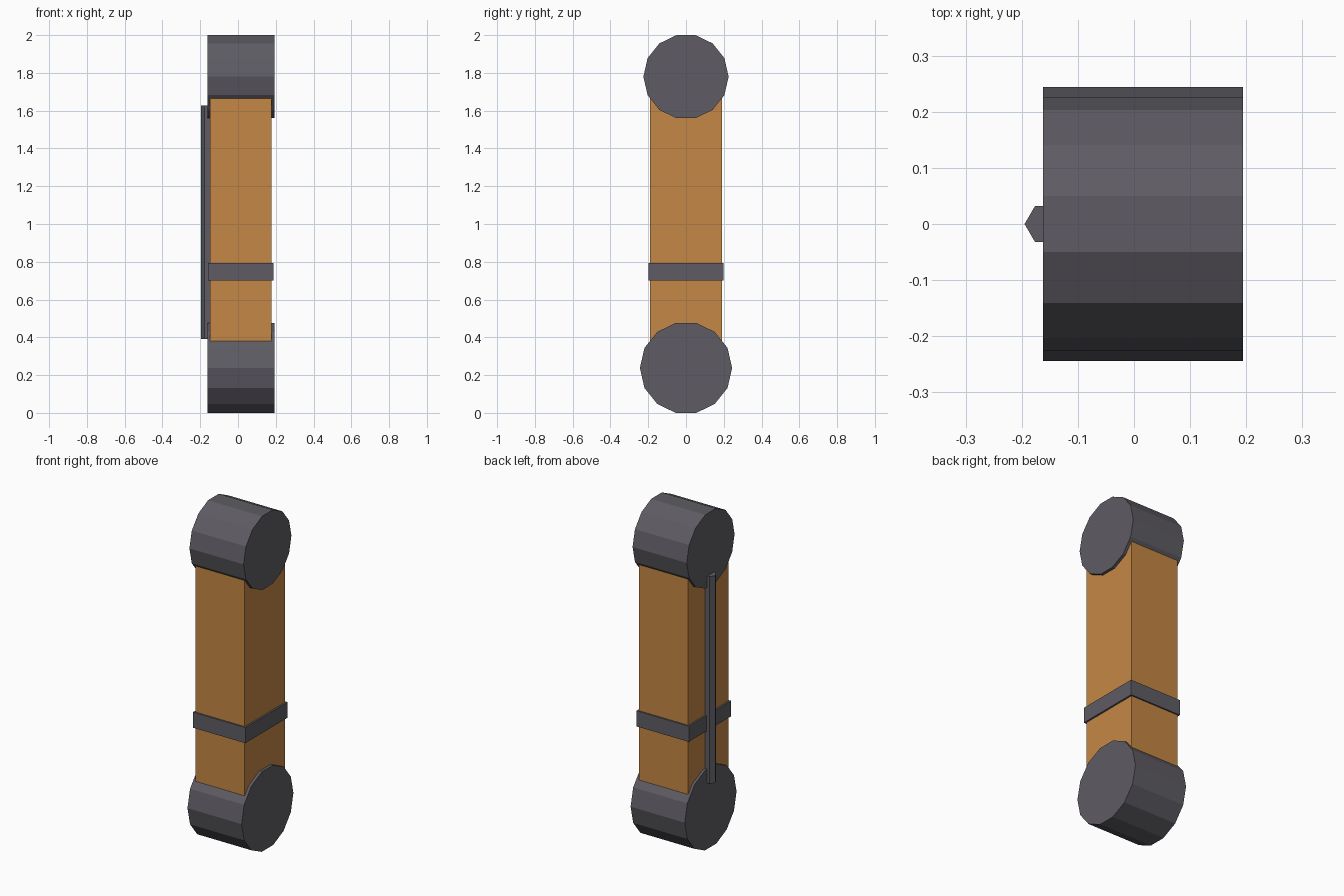
import bpy
from math import pi

if "Cube" in bpy.data.objects:
    bpy.data.objects.remove(bpy.data.objects["Cube"], do_unlink=True)


def material(name, colour):
    mat = bpy.data.materials.new(name)
    mat.use_nodes = True
    mat.diffuse_color = colour
    mat.node_tree.nodes["Principled BSDF"].inputs["Base Color"].default_value = colour
    return mat


ORANGE = material("tan_orange", (0.56, 0.245, 0.06, 1))
GREY = material("dark_grey", (0.112, 0.107, 0.125, 1))


def finish(name, mat):
    obj = bpy.context.object
    obj.name = name
    bpy.ops.object.transform_apply(location=False, rotation=True, scale=True)
    obj.data.materials.append(mat)
    return obj


def box(name, mat, centre, size):
    bpy.ops.mesh.primitive_cube_add(size=1, location=centre)
    bpy.context.object.scale = size
    return finish(name, mat)


def prism(name, mat, sides, radius, length, centre, rotation):
    bpy.ops.mesh.primitive_cylinder_add(vertices=sides, radius=radius, depth=length,
                                        location=centre, rotation=rotation)
    return finish(name, mat)


MID_X = 0.015

# Joint drums, lying along x with a flat facet on top
for name, radius, z in (("upper_joint", 0.2256, 1.78), ("lower_joint", 0.2441, 0.238)):
    prism(name, GREY, 14, radius, 0.357, (MID_X + 0.001, 0, z), (0, pi / 2, 0))

# Main arm beam, running between the joint centres
box("arm_beam", ORANGE, (MID_X, 0, 1.01), (0.324, 0.38, 1.54))

# Band wrapped around the beam
box("band", GREY, (MID_X, 0, 0.748), (0.345, 0.398, 0.093))

# Six-sided rod on the outer side, one edge pointing outwards
prism("side_rod", GREY, 6, 0.037, 1.235, (-0.158, 0, 1.01), (0, 0, pi / 2))
